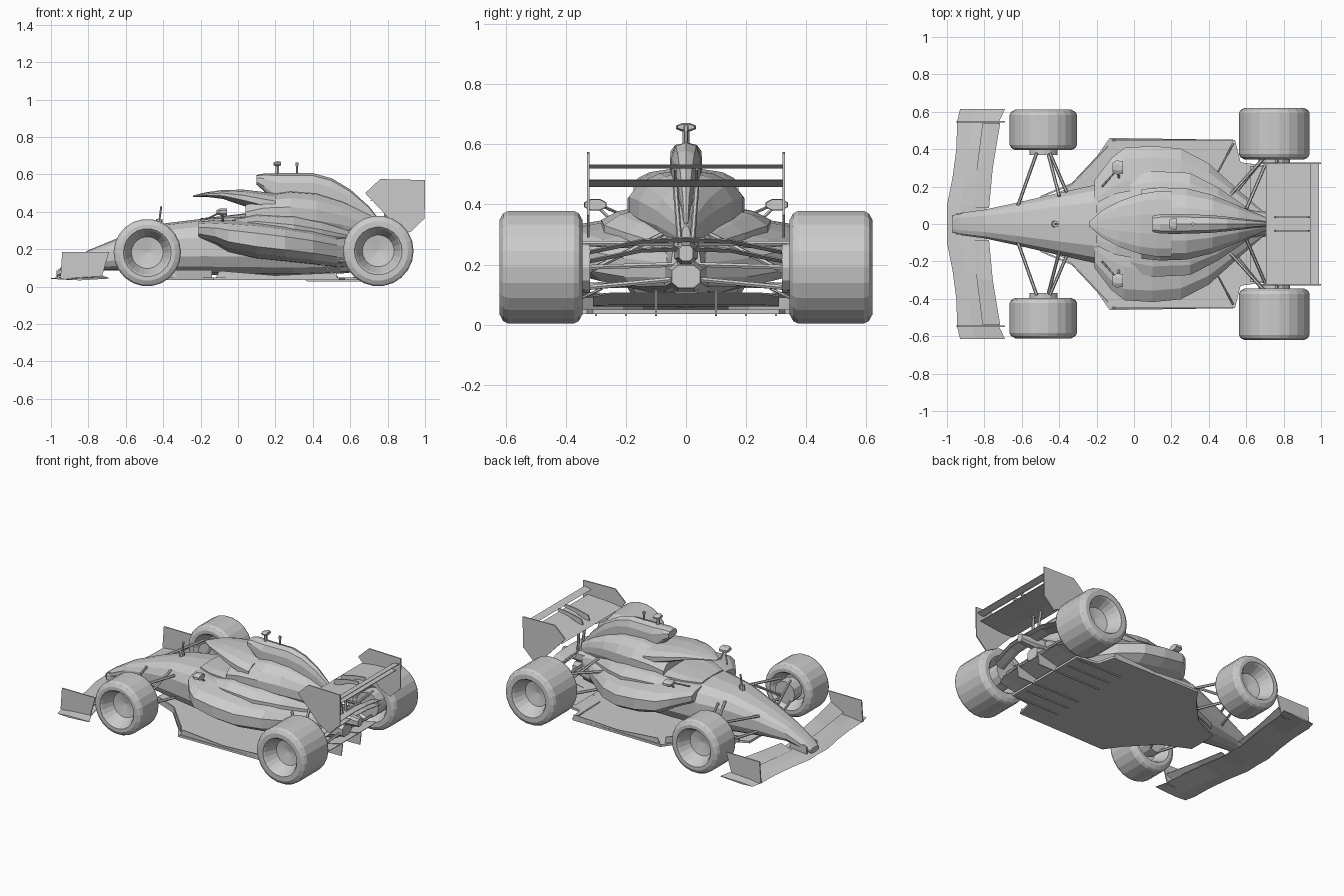
import bpy, bmesh
from math import sin, cos, pi
from mathutils import Vector


def make(name, verts, faces):
    bm = bmesh.new()
    vs = [bm.verts.new(v) for v in verts]
    for f in faces:
        bm.faces.new([vs[i] for i in f])
    bmesh.ops.recalc_face_normals(bm, faces=bm.faces)
    me = bpy.data.meshes.new(name)
    bm.to_mesh(me)
    bm.free()
    ob = bpy.data.objects.new(name, me)
    bpy.context.collection.objects.link(ob)
    return ob


def rings(name, loops):
    """Skin a row of equal closed loops and cap both ends."""
    n = len(loops[0])
    verts = [v for loop in loops for v in loop]
    faces = [(r*n + i, r*n + (i+1) % n, (r+1)*n + (i+1) % n, (r+1)*n + i)
             for r in range(len(loops)-1) for i in range(n)]
    faces += [tuple(range(n)), tuple(range(len(verts)-n, len(verts)))]
    return make(name, verts, faces)


def loft(name, stations, n=14, p=2.8, y0=0):
    """Body along x; each station is (x, half width, bottom, top)."""
    def pw(v):
        return (1 if v >= 0 else -1) * abs(v) ** (2/p)
    loops = []
    for x, w, b, t in stations:
        angs = [2*pi*(i+.5)/n for i in range(n)]
        loops.append([(x, y0 + w*pw(cos(a)), (b+t)/2 + (t-b)/2*pw(sin(a))) for a in angs])
    return rings(name, loops)


def plate_xz(name, pts, y, th=.008):
    return rings(name, [[(x, yy, z) for x, z in pts] for yy in (y-th/2, y+th/2)])


def wing(name, stations, th=.012):
    """Blade along y; each station is (y, x lead, x trail, z lead, z trail)."""
    loops = []
    for y, a, b, c, d in stations:
        m, zm = a + (b-a)*.35, c + (d-c)*.25
        loops.append([(a, y, c), (m, y, zm+th/2), (b, y, d+.002), (b, y, d-.002), (m, y, zm-th/2)])
    return rings(name, loops)


def both(st):
    """Mirror a half span into a full span."""
    return [(-s[0],) + s[1:] for s in reversed(st)] + [s for s in st if s[0] > 0]


def rod(name, p, q, r=.008, n=6):
    p, q = Vector(p), Vector(q)
    d = (q-p).normalized()
    u = d.cross(Vector((0, 0, 1)) if abs(d.z) < .9 else Vector((1, 0, 0))).normalized()
    v = d.cross(u)
    return rings(name, [[c + r*(u*cos(2*pi*i/n) + v*sin(2*pi*i/n)) for i in range(n)] for c in (p, q)])


def wheel(name, x, y, R, h, n=22):
    half = [(h-.10, .004), (h-.085, .085), (h-.012, .118), (h, .128), (h, R-.03), (h-.012, R-.008), (h-.028, R)]
    prof = half + [(-a, r) for a, r in reversed(half)]
    rings(name, [[(x + r*cos(2*pi*i/n), y + a, R + .002 + r*sin(2*pi*i/n)) for i in range(n)] for a, r in prof])


# Main body: nose, cockpit tub, gearbox
loft("nose_and_tub", [(-.97, .045, .05, .085), (-.93, .06, .065, .115), (-.8, .078, .09, .195), (-.63, .115, .085, .265),
     (-.42, .165, .07, .335), (-.2, .215, .065, .362), (0, .22, .06, .37), (.3, .2, .06, .36),
     (.55, .1, .07, .32), (.75, .05, .09, .28)])
loft("sidepods", [(-.21, .24, .25, .35), (-.12, .36, .22, .36), (-.05, .415, .18, .362), (.1, .425, .145, .355),
     (.25, .41, .13, .335), (.4, .33, .115, .31), (.53, .21, .1, .28), (.7, .06, .11, .25)])
loft("engine_cover", [(.04, .19, .3, .46), (.14, .2, .3, .495), (.28, .195, .28, .515), (.42, .16, .26, .505),
     (.56, .1, .25, .46), (.7, .04, .24, .39), (.78, .015, .24, .33)], p=2.1)
loft("shoulders", [(-.02, .26, .28, .375), (.1, .29, .26, .405), (.3, .28, .22, .4), (.45, .2, .2, .37),
     (.62, .08, .2, .31)], p=2)
loft("airbox_spine", [(.10, .045, .545, .597), (.14, .053, .51, .605), (.22, .055, .42, .607), (.4, .05, .42, .607),
     (.5, .04, .4, .58), (.6, .028, .36, .52), (.7, .015, .32, .43), (.77, .008, .28, .34)], n=10)
loft("cockpit_canopy", [(-.24, .012, .478, .488), (-.17, .075, .48, .505), (-.08, .125, .468, .518),
     (.03, .165, .43, .52), (.12, .18, .40, .51), (.2, .18, .38, .50)], n=12, p=2.2)
loft("cockpit_rim", [(-.2, .12, .34, .366), (-.1, .17, .34, .375), (.06, .2, .32, .395)], n=10)
loft("rear_crash_structure", [(.66, .05, .2, .29), (.8, .035, .2, .28), (.92, .025, .21, .265)], n=8)
loft("gearbox", [(.6, .09, .08, .24), (.82, .05, .12, .2)], n=8)

# Floor and diffuser
edge = [(-.55, .10), (-.36, .19), (-.2, .36), (-.13, .46), (.54, .45), (.57, .33), (.72, .31)]
outline = edge + [(x, -y) for x, y in reversed(edge)]
rings("floor", [[(x, y, z) for x, y in outline] for z in (.035, .05)])
wing("diffuser", both([(.25, .62, .84, .06, .105), (.31, .62, .82, .06, .095)]))
for z in (.235, .265):
    wing("beam_wing", both([(.001, .8, .87, z+.01, z+.025), (.15, .8, .87, z+.005, z+.018), (.32, .78, .85, z-.03, z-.018)]), .008)

# Front wing
wing("front_wing_main", both([(.001, -1, -.78, .045, .06), (.1, -1, -.79, .042, .065), (.25, -.97, -.77, .04, .07),
     (.4, -.95, -.75, .038, .07), (.55, -.945, -.72, .038, .055), (.615, -.93, -.69, .038, .045)]))
# Rear wing: near-flat main plane with a slim bar above its trailing edge
wing("rear_wing_main", both([(.325, .705, .965, .462, .482)]), .016)
wing("rear_wing_flap", both([(.325, .94, .99, .522, .532)]), .008)

for s, side in ((1, "left"), (-1, "right")):
    # Wheels
    wheel("front_wheel_" + side, -.485, s*.503, .18, .108)
    wheel("rear_wheel_" + side, .75, s*.483, .189, .138)
    # Front wing flap and endplates
    wing("front_flap_" + side, [(s*.085, -.86, -.775, .065, .09), (s*.3, -.84, -.755, .07, .105),
         (s*.54, -.81, -.715, .07, .115)], .008)
    plate_xz("front_endplate_" + side, [(-.95, .04), (-.94, .185), (-.69, .185), (-.73, .045)], s*.548)
    plate_xz("nose_pylon_" + side, [(-.95, .045), (-.95, .1), (-.84, .13), (-.82, .06)], s*.055)
    # Rear wing endplates and supports
    plate_xz("rear_endplate_" + side, [(.76, .575), (1, .57), (.998, .365), (.92, .29), (.84, .33), (.68, .5)], s*.325)
    plate_xz("rear_pylon_" + side, [(.75, .47), (.76, .505), (.85, .525), (.93, .535), (.94, .515), (.86, .5), (.78, .47)], s*.036)
    rod("rear_wing_post_" + side, (.8, s*.02, .26), (.78, s*.036, .47), .009)
    # Diffuser fins, floor strakes and floor edge
    plate_xz("diffuser_fin_" + side, [(.6, .045), (.72, .028), (.85, .03), (.86, .115), (.7, .08)], s*.1, .006)
    for y in (.1, .2, .3):
        plate_xz("floor_strake_" + side, [(.35, .04), (.37, .028), (.7, .028), (.7, .04)], s*y, .006)
    plate_xz("floor_edge_" + side, [(-.12, .045), (-.1, .085), (.2, .06), (.53, .075), (.53, .04)], s*.448, .006)
    rings("turning_vane_" + side, [[(-.5, s*.15, z0), (-.33, s*.22, z0), (-.14, s*.42, z0),
          (-.14, s*.41, z0), (-.33, s*.21, z0), (-.5, s*.14, z0)] for z0 in (.05, .09)])
    rod("floor_stay_" + side, (.45, s*.28, .12), (.53, s*.43, .05), .005)
    # Mirrors
    loft("mirror_" + side, [(-.115, .025, .388, .41), (-.095, .04, .378, .42), (-.06, .038, .38, .418)], 8, 2, s*.302)
    rod("mirror_stay_" + side, (-.08, s*.24, .34), (-.085, s*.29, .388), .006)
    rod("mirror_strut_" + side, (-.17, s*.2, .36), (-.1, s*.28, .395), .005)
    # Front suspension: upper and lower wishbones, push rod
    for x0, y0, z0, x1, z1 in ((-.62, .10, .24, -.52, .27), (-.36, .17, .28, -.45, .27),
                               (-.62, .10, .14, -.52, .13), (-.36, .17, .13, -.45, .13), (-.4, .15, .3, -.46, .15)):
        rod("front_wishbone_" + side, (x0, s*y0, z0), (x1, s*.38, z1), .009)
    rod("front_hub_" + side, (-.485, s*.37, .185), (-.485, s*.45, .185), .075, 12)
    # Rear suspension
    for x0, y0, z0, x1, z1 in ((.5, .14, .26, .7, .27), (.8, .04, .27, .76, .27), (.52, .14, .14, .7, .12),
                               (.8, .05, .15, .78, .12), (.75, .04, .2, .75, .19), (.6, .08, .3, .72, .16)):
        rod("rear_wishbone_" + side, (x0, s*y0, z0), (x1, s*.36, z1), .009)
    rod("rear_hub_" + side, (.75, s*.32, .19), (.75, s*.41, .19), .085, 12)

# Roof camera, antenna and nose probe
rod("camera_post", (.21, 0, .59), (.21, 0, .65), .011)
loft("roof_camera", [(.19, .025, .648, .665), (.21, .036, .642, .672), (.23, .03, .648, .668)], 8, 2)
rod("antenna", (.315, 0, .59), (.315, 0, .645), .006)
rod("antenna_tip", (.315, 0, .645), (.315, 0, .663), .009)
rod("nose_probe", (-.425, 0, .32), (-.41, 0, .43), .006)
rod("nose_probe_base", (-.425, 0, .32), (-.42, 0, .36), .018, 8)
